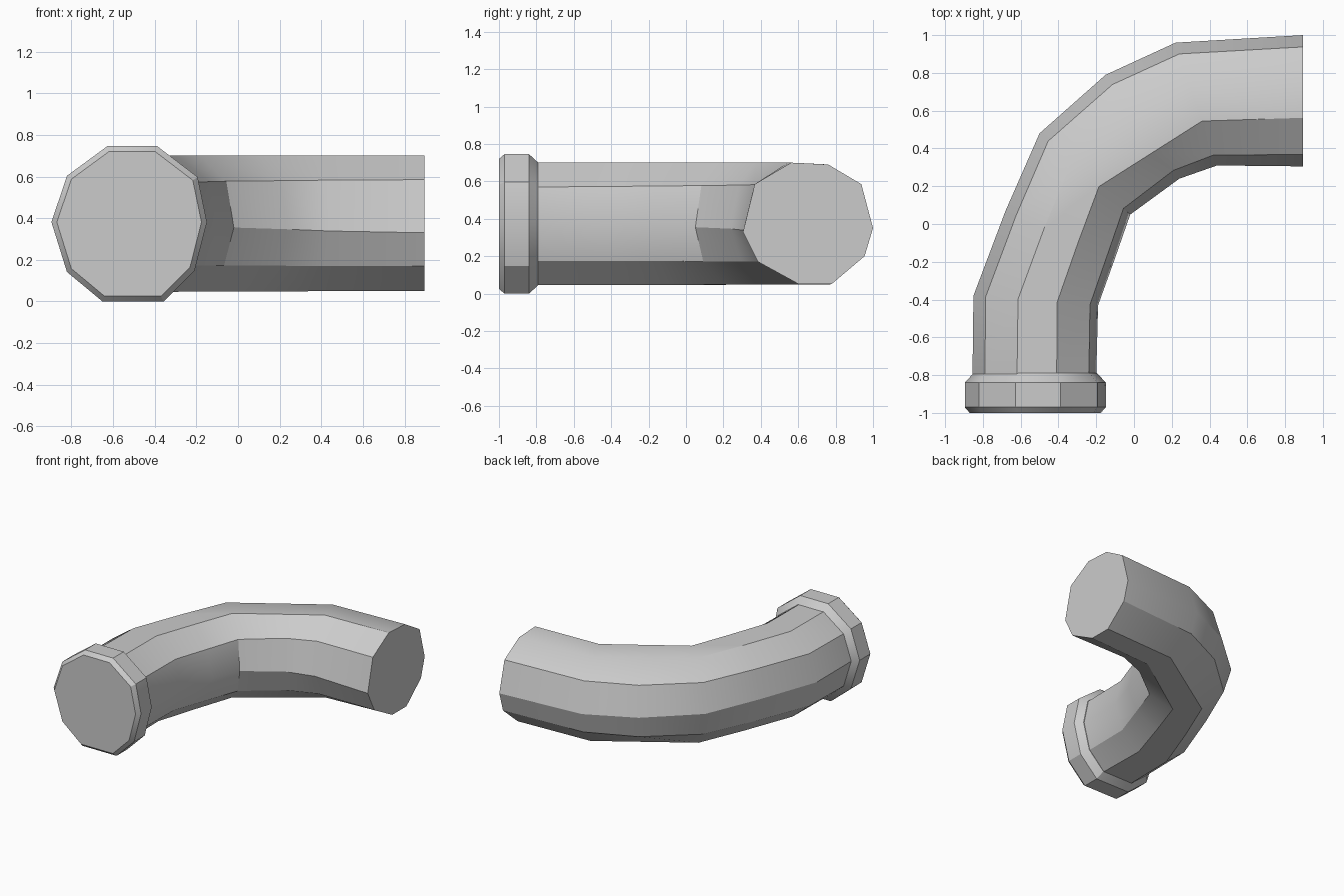
import bpy, bmesh
from math import radians
from mathutils import Vector

cube = bpy.data.objects.get("Cube")
if cube:
    bpy.data.objects.remove(cube)

GREY = (0.6, 0.6, 0.6, 1.0)
mat = bpy.data.materials.new("grey metal")
mat.use_nodes = True
mat.diffuse_color = GREY
mat.node_tree.nodes["Principled BSDF"].inputs["Base Color"].default_value = GREY

# Ten-sided cross-sections: (fraction from outer to inner side, height)
START = [(0, .38), (.10, .575), (.36, .70), (.68, .70), (.94, .57),
         (1, .38), (.92, .175), (.72, .045), (.33, .045), (.10, .17)]
END = [(0, .35), (.09, .585), (.345, .69), (.63, .70), (.91, .585),
       (1, .33), (.885, .17), (.57, .05), (.32, .05), (.065, .2)]

# Stations along the bend: outer point, inner point
BEND = [((-.855, -.80), (-.20, -.80)),
        ((-.85, -.38), (-.19, -.43)),
        ((-.68, .07), (-.10, -.18)),
        ((-.50, .48), (-.02, .05)),
        ((-.15, .79), (.24, .24)),
        ((.22, .96), (.44, .31)),
        ((.895, 1.0), (.895, .305))]


def section(outer, inner, f):
    ring = []
    for (t0, z0), (t1, z1) in zip(START, END):
        p = Vector(outer).lerp(Vector(inner), t0 + (t1 - t0) * f)
        ring.append(Vector((p.x, p.y, z0 + (z1 - z0) * f)))
    return ring


def loft(name, rings):
    """Skin a list of rings and cap both ends."""
    bm = bmesh.new()
    loops = [[bm.verts.new(p) for p in ring] for ring in rings]
    for a, b in zip(loops, loops[1:]):
        for i in range(len(a)):
            j = (i + 1) % len(a)
            bm.faces.new((a[i], a[j], b[j], b[i]))
    bm.faces.new(loops[0])
    bm.faces.new(loops[-1])
    bmesh.ops.recalc_face_normals(bm, faces=bm.faces)
    mesh = bpy.data.meshes.new(name)
    bm.to_mesh(mesh)
    bm.free()
    mesh.materials.append(mat)
    obj = bpy.data.objects.new(name, mesh)
    bpy.context.collection.objects.link(obj)
    bpy.ops.object.select_all(action='DESELECT')
    obj.select_set(True)
    bpy.context.view_layer.objects.active = obj
    bpy.ops.object.shade_smooth_by_angle(angle=radians(30))
    return obj


# Curved pipe
rings = [section(o, i, k / (len(BEND) - 1)) for k, (o, i) in enumerate(BEND)]
for row in (2, 3, 7, 8):  # straight top and bottom edges past the bend
    rings[4][row] = rings[3][row].lerp(rings[5][row], .5)
loft("bent_pipe", rings)


# Bevelled collar at the front end
def collar_ring(y, scale):
    centre = Vector((-.5225, y, .3725))
    return [Vector((centre.x + (p.x + .5275) * scale, y,
                    centre.z + (p.z - centre.z) * scale)) for p in rings[0]]


loft("front_collar", [collar_ring(y, s) for y, s in
                      ((-1, 1.06), (-.97, 1.14), (-.84, 1.14), (-.79, 1.0))])
